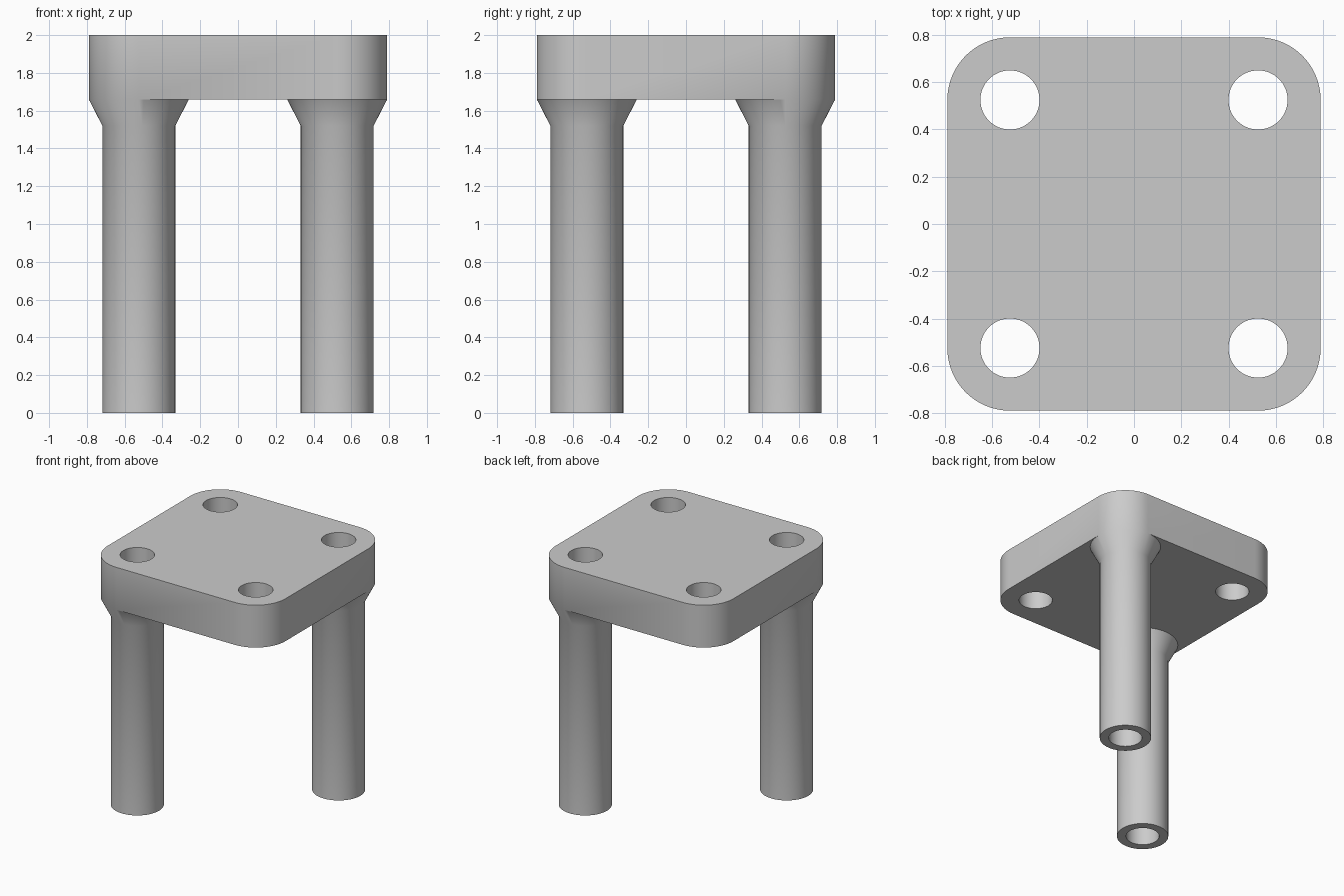
import bpy
import bmesh
from math import cos, sin, pi, radians

SEG = 64
HALF, CORNER, BORE, LEG = 0.79, 0.265, 0.125, 0.193
TOP, UNDER, NECK = 2.0, 1.66, 1.52
C = HALF - CORNER

cube = bpy.data.objects.get("Cube")
if cube:
    bpy.data.objects.remove(cube)

grey = bpy.data.materials.new("plain grey")
grey.use_nodes = True
colour = (0.6, 0.6, 0.6, 1)
grey.diffuse_color = colour
grey.node_tree.nodes["Principled BSDF"].inputs["Base Color"].default_value = colour

bm = bmesh.new()


def arc(cx, cy, r, z, first, count):
    return [bm.verts.new((cx + r * cos(2 * pi * i / SEG), cy + r * sin(2 * pi * i / SEG), z))
            for i in range(first, first + count)]


def skin(rings):
    for a, b in zip(rings, rings[1:]):
        for i in range(len(a)):
            j = (i + 1) % len(a)
            bm.faces.new((a[i], a[j], b[j], b[i]))


def cap(z):
    edges = [e for e in bm.edges if e.is_boundary and all(abs(v.co.z - z) < 1e-4 for v in e.verts)]
    bmesh.ops.triangle_fill(bm, edges=edges, use_beauty=True, normal=(0, 0, 1))


# Rounded plate wall
corners = [(C, C), (-C, C), (-C, -C), (C, -C)]
quarter = SEG // 4
skin([[v for k, (x, y) in enumerate(corners) for v in arc(x, y, CORNER, z, k * quarter, quarter + 1)]
      for z in (UNDER, TOP)])

# Hollow flared legs on one diagonal, plain through holes on the other
for x, y in corners:
    profile = [(BORE, UNDER), (BORE, TOP)]
    if x * y > 0:
        profile = [(CORNER, UNDER), (LEG, NECK), (LEG, 0), (BORE, 0), (BORE, TOP)]
    skin([arc(x, y, r, z, 0, SEG) for r, z in profile])

# Weld the flares to the plate corners, then close the plate faces
bmesh.ops.remove_doubles(bm, verts=bm.verts[:], dist=1e-4)
cap(TOP)
cap(UNDER)
bmesh.ops.recalc_face_normals(bm, faces=bm.faces[:])

mesh = bpy.data.meshes.new("plate_with_legs")
bm.to_mesh(mesh)
bm.free()
mesh.materials.append(grey)
plate = bpy.data.objects.new("plate_with_legs", mesh)
bpy.context.collection.objects.link(plate)

bpy.ops.object.select_all(action="DESELECT")
plate.select_set(True)
bpy.context.view_layer.objects.active = plate
bpy.ops.object.shade_smooth_by_angle(angle=radians(30))
